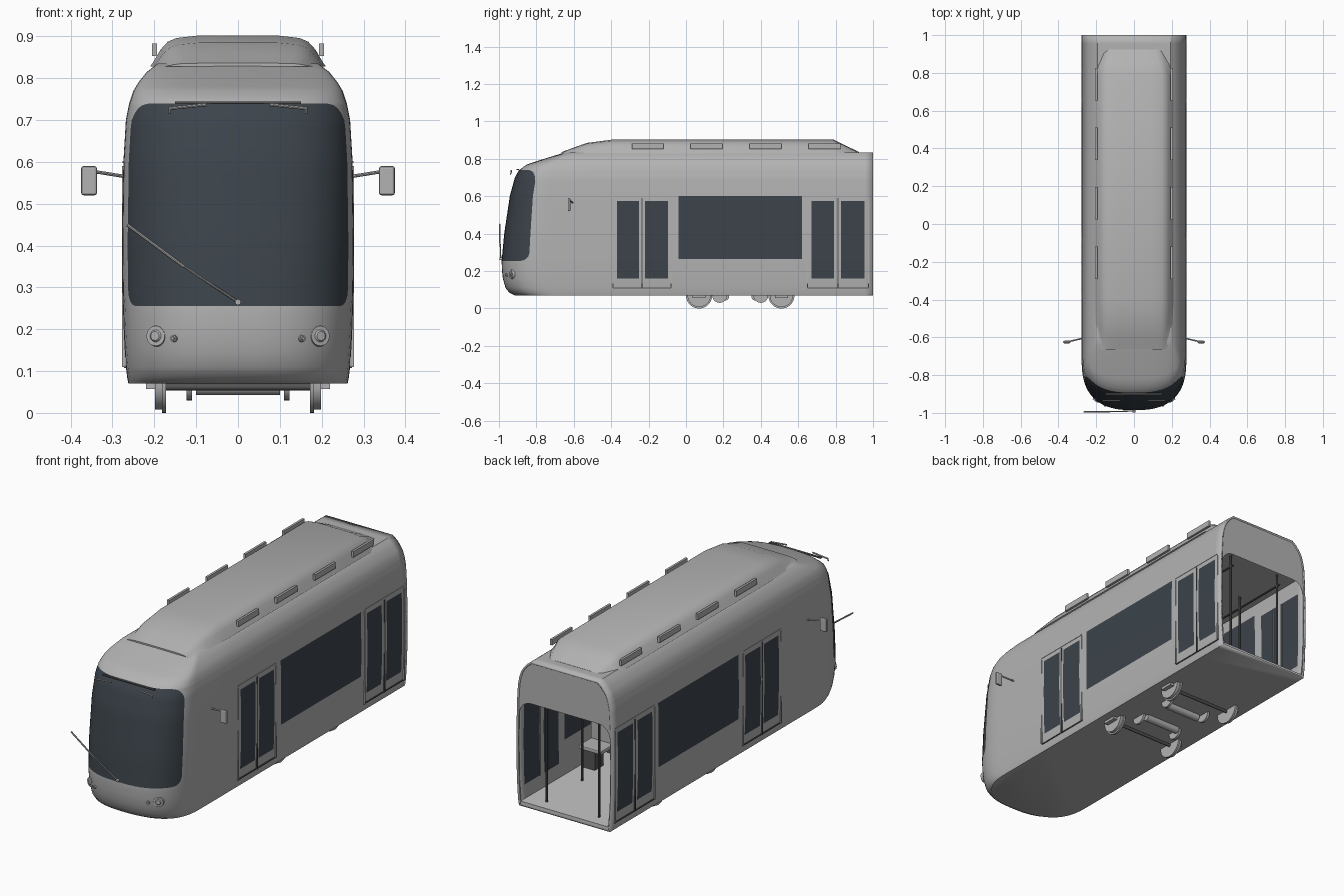
import bpy, bmesh, math
from mathutils import Vector, Matrix

if "Cube" in bpy.data.objects:
    bpy.data.objects.remove(bpy.data.objects["Cube"])


def material(name, red, green, blue):
    mat = bpy.data.materials.new(name)
    mat.use_nodes = True
    mat.diffuse_color = (red, green, blue, 1)
    mat.node_tree.nodes["Principled BSDF"].inputs["Base Color"].default_value = (red, green, blue, 1)
    return mat


GREY = material("body_grey", .45, .45, .45)
GLASS = material("dark_glass", .045, .057, .07)
TRIM = material("dark_trim", .09, .09, .09)
FLOOR = material("floor_grey", .56, .56, .56)


def finish(name, bm, *mats, smooth=True):
    bmesh.ops.recalc_face_normals(bm, faces=bm.faces)
    mesh = bpy.data.meshes.new(name)
    bm.to_mesh(mesh)
    bm.free()
    for mat in mats:
        mesh.materials.append(mat)
    obj = bpy.data.objects.new(name, mesh)
    bpy.context.collection.objects.link(obj)
    if smooth:
        bpy.ops.object.select_all(action="DESELECT")
        obj.select_set(True)
        bpy.context.view_layer.objects.active = obj
        bpy.ops.object.shade_smooth_by_angle(angle=math.radians(35))
    return obj


def box(name, centre, size, mat, bevel=0):
    bm = bmesh.new()
    bmesh.ops.create_cube(bm, size=1, matrix=Matrix.Translation(centre) @ Matrix.Diagonal((*size, 1)))
    if bevel:
        bmesh.ops.bevel(bm, geom=bm.edges[:], offset=bevel, segments=2, affect="EDGES", profile=.5)
    return finish(name, bm, mat, smooth=False)


def rod(name, start, end, radius, mat, sides=12, cut=None, tip=None):
    a, b = Vector(start), Vector(end)
    turn = (b - a).to_track_quat("Z", "Y").to_matrix().to_4x4()
    bm = bmesh.new()
    bmesh.ops.create_cone(bm, cap_ends=True, segments=sides, radius1=radius,
                          radius2=radius if tip is None else tip, depth=(b - a).length,
                          matrix=Matrix.Translation((a + b) / 2) @ turn)
    if cut:
        # keep only the half under the floor
        bmesh.ops.bisect_plane(bm, geom=bm.verts[:] + bm.edges[:] + bm.faces[:],
                               plane_co=(0, 0, cut), plane_no=(0, 0, 1), clear_outer=True)
    return finish(name, bm, mat)


# Body shape by height: z, half width, nose y, corner depth
KEYS = [(.07, .262, -.915, .23), (.085, .265, -.945, .25), (.11, .268, -.965, .26),
        (.17, .272, -.982, .26), (.25, .275, -.986, .26), (.4, .277, -.972, .25),
        (.6, .274, -.942, .22), (.7, .268, -.915, .2), (.74, .26, -.893, .18),
        (.77, .25, -.85, .15), (.79, .238, -.79, .11), (.815, .218, -.71, .07), (.835, .192, -.645, .05)]
POWER = 2 / 2.6
SHIELD_LOW, SHIELD_TOP = .255, .74
BASE = .07


def shape(z):
    for low, high in zip(KEYS, KEYS[1:]):
        if z <= high[0] + 1e-6:
            t = (z - low[0]) / (high[0] - low[0])
            return [p + (q - p) * t for p, q in zip(low[1:], high[1:])]
    return KEYS[-1][1:]


def nose(theta, z):
    width, front, depth = shape(z)
    return (width * max(math.cos(theta), 0) ** POWER,
            front + depth - depth * math.sin(theta) ** POWER, z)


def nose_at(x, z):
    return nose(math.acos((x / shape(z)[0]) ** (1 / POWER)), z)


def shield_edge(z):
    top = min(max(1 - (SHIELD_TOP - z) / .06, 0), 1)
    low = min(max(1 - (z - SHIELD_LOW) / .04, 0), 1)
    return .35 + .35 * (1 - math.sqrt(1 - top * top)) + .2 * (1 - math.sqrt(1 - low * low))


# Body shell with glazed faces
DOOR_PANES = [(-.37, -.25), (-.22, -.095), (.67, .79), (.83, .955)]
PANES = [(a, b, .16, .575) for a, b in DOOR_PANES] + [(-.04, .62, .265, .6)]
columns = sorted({y for pane in PANES for y in pane[:2]} | {1}, reverse=True)
rows = [BASE, .076, .085, .11, .14, .16, .2, .23, SHIELD_LOW, .258, .265, .278, .295, .35, .4, .45, .5,
        .54, .575, .6, .64, .68, .7, .715, .727, .735, SHIELD_TOP, .755, .77, .78, .79, .803, .815, .826, .835]
OUTER, INNER = 5, 12
bm = bmesh.new()
grid = []
for z in rows:
    edge = shield_edge(z)
    angles = [edge * i / OUTER for i in range(OUTER)]
    angles += [edge + (math.pi / 2 - edge) * i / INNER for i in range(INNER + 1)]
    half = [(shape(z)[0], y, z) for y in columns] + [nose(a, z) for a in angles]
    outline = half + [(-x, y, h) for x, y, h in half[-2::-1]]
    grid.append([bm.verts.new(p) for p in outline])
first = len(columns) + OUTER
last = len(grid[0]) - 1 - first
for lower, upper in zip(grid, grid[1:]):
    for j in range(len(lower) - 1):
        face = bm.faces.new((lower[j], lower[j + 1], upper[j + 1], upper[j]))
        c = face.calc_center_median()
        shield = first <= j < last and SHIELD_LOW < c.z < SHIELD_TOP
        window = any(a < c.y < b and low < c.z < high for a, b, low, high in PANES)
        face.material_index = int(shield or window)
bm.faces.new(grid[0])
bm.faces.new(grid[-1])
body = finish("body_shell", bm, GREY, GLASS)
solid = body.modifiers.new("thickness", "SOLIDIFY")
solid.thickness, solid.offset = .01, -1

# Rear panel around the open gangway
ARCH_LOW, ARCH_TOP, CORNER = .55, .615, .065
bm = bmesh.new()
levels = [(z, shape(z)[0] - .014) for z in (BASE, .2, .4, ARCH_LOW)]
for i in range(1, 7):
    a = i * math.pi / 12
    z = ARCH_LOW + CORNER * math.sin(a)
    levels.append((z, shape(z)[0] - .014 - CORNER * (1 - math.cos(a))))
levels += [(z, 0) for z in [ARCH_TOP] + [r for r in rows if r > ARCH_TOP]]
for side in (1, -1):
    for (z, inner), (up, inner_up) in zip(levels, levels[1:]):
        if up > z:
            if z == ARCH_TOP:
                inner = 0
            bm.faces.new([bm.verts.new((side * x, .998, h)) for x, h in
                          ((inner, z), (shape(z)[0], z), (shape(up)[0], up), (inner_up, up))])
bmesh.ops.remove_doubles(bm, verts=bm.verts, dist=1e-5)
finish("rear_panel", bm, GREY, smooth=False)

# Roof equipment fairing: y, half width, top height
bm = bmesh.new()
sections = []
for y, width, top in [(-.665, .175, .836), (-.6, .19, .86), (-.53, .203, .885), (-.4, .21, .902),
                      (.79, .21, .902), (.85, .19, .873), (.925, .16, .836)]:
    half = [(1, 0), (.97, .12), (.88, .55), (.8, .8), (.7, .92), (.45, 1)]
    profile = half + [(-u, v) for u, v in half[::-1]]
    sections.append([bm.verts.new((u * width, y, .828 + v * (top - .828))) for u, v in profile])
for one, two in zip(sections, sections[1:]):
    for j in range(len(one) - 1):
        bm.faces.new((one[j], one[j + 1], two[j + 1], two[j]))
bm.faces.new(sections[0])
bm.faces.new(sections[-1])
finish("roof_fairing", bm, GREY)

# Floor, ceiling and cab partition
box("floor", (0, .2, .085), (.52, 1.59, .012), FLOOR)
box("ceiling", (0, .2, .66), (.52, 1.59, .01), GREY)
box("cab_partition", (0, -.5, .37), (.52, .012, .57), GREY)
box("partition_window", (0, -.492, .46), (.36, .006, .26), GLASS)

for side, label in ((1, "left"), (-1, "right")):
    # Roof vents
    for y in (-.205, .11, .425, .74):
        box(label + "_roof_vent", (side * .2, y, .868), (.012, .17, .03), GREY)

    # Door seams, sills and rails
    for front, back in ((-.39, -.08), (.65, .975)):
        middle, span = (front + back) / 2, back - front
        box(label + "_door_sill", (side * .268, middle, .11), (.008, span, .006), TRIM)
        box(label + "_door_header", (side * .2735, middle, .6), (.005, span, .005), GREY)
        for y in (front, middle, back):
            box(label + "_door_seam", (side * .2745, y, .35), (.006, .006, .48), TRIM if y == middle else GREY)
        for y in (middle - .03, middle + .03):
            rod(label + "_door_handle", (side * .25, y, .17), (side * .25, y, .56), .004, GREY, 8)

    # Side mirrors
    rod(label + "_mirror_arm", (side * .27, -.605, .565), (side * .345, -.622, .577), .004, GREY, 8)
    box(label + "_mirror", (side * .356, -.625, .555), (.038, .014, .07), GREY, .006)

    # Front lamps
    for part, x, z, radius in (("headlight", .195, .184, .027), ("marker_lamp", .153, .178, .009)):
        spot = Vector((side * nose_at(x, z)[0], *nose_at(x, z)[1:]))
        out = Vector((side * .45, -1, 0)).normalized()
        rod(label + "_" + part + "_rim", spot - out * .01, spot + out * .005, radius, GREY, 24, tip=radius * .88)
        rod(label + "_" + part + "_lens", spot, spot + out * .009, radius * .7, GREY, 24, tip=radius * .4)

    # Small upper wipers
    rod(label + "_upper_wiper", (side * .163, -.935, .728), (side * .075, -.935, .737), .004, GREY, 8)
    rod(label + "_upper_wiper_end", (side * .163, -.935, .73), (side * .163, -.938, .715), .003, GREY, 8)

    # Wheels, axle boxes and brake discs
    for y, inward in ((.07, 1), (.51, -1)):
        rod(label + "_wheel", (side * .18, y, BASE), (side * .198, y, BASE), .062, GREY, 40, BASE)
        rod(label + "_wheel_flange", (side * .172, y, BASE), (side * .182, y, BASE), .07, GREY, 40, BASE)
        box(label + "_axle_box", (side * .205, y, .064), (.03, .07, .014), GREY)
        rod(label + "_brake_disc", (side * .11, y + inward * .11, BASE),
            (side * .123, y + inward * .11, BASE), .04, GREY, 24, BASE)

    # Seats, poles and hand rails
    for y in (.08, .28, .48):
        box(label + "_seat", (side * .18, y, .2), (.13, .11, .02), GREY, .005)
        box(label + "_seat_back", (side * .18, y - .055, .28), (.13, .018, .17), GREY, .005)
        box(label + "_seat_base", (side * .2, y, .14), (.07, .07, .1), TRIM)
    for y in (-.3, -.03, .64, .93):
        rod(label + "_pole", (side * .15, y, .09), (side * .15, y, .66), .006, TRIM, 8)
    rod(label + "_hand_rail", (side * .15, -.4, .59), (side * .15, .95, .59), .005, TRIM, 8)

# Underfloor axles and motors
for y in (.07, .51):
    rod("axle", (-.18, y, .062), (.18, y, .062), .008, TRIM)
for y in (.21, .37):
    rod("motor", (-.1, y, .063), (.1, y, .063), .02, GREY, 20, BASE + .005)

# Main wiper and top trim
rod("wiper_arm", (0, -.99, .265), (-.14, -.994, .357), .003, GREY, 8)
rod("wiper_blade", (-.13, -.995, .35), (-.265, -.995, .45), .004, GREY, 8)
rod("wiper_pivot", (0, -.98, .265), (0, -.997, .265), .007, GREY)
box("shield_top_trim", (0, -.9, .742), (.3, .012, .005), TRIM)
